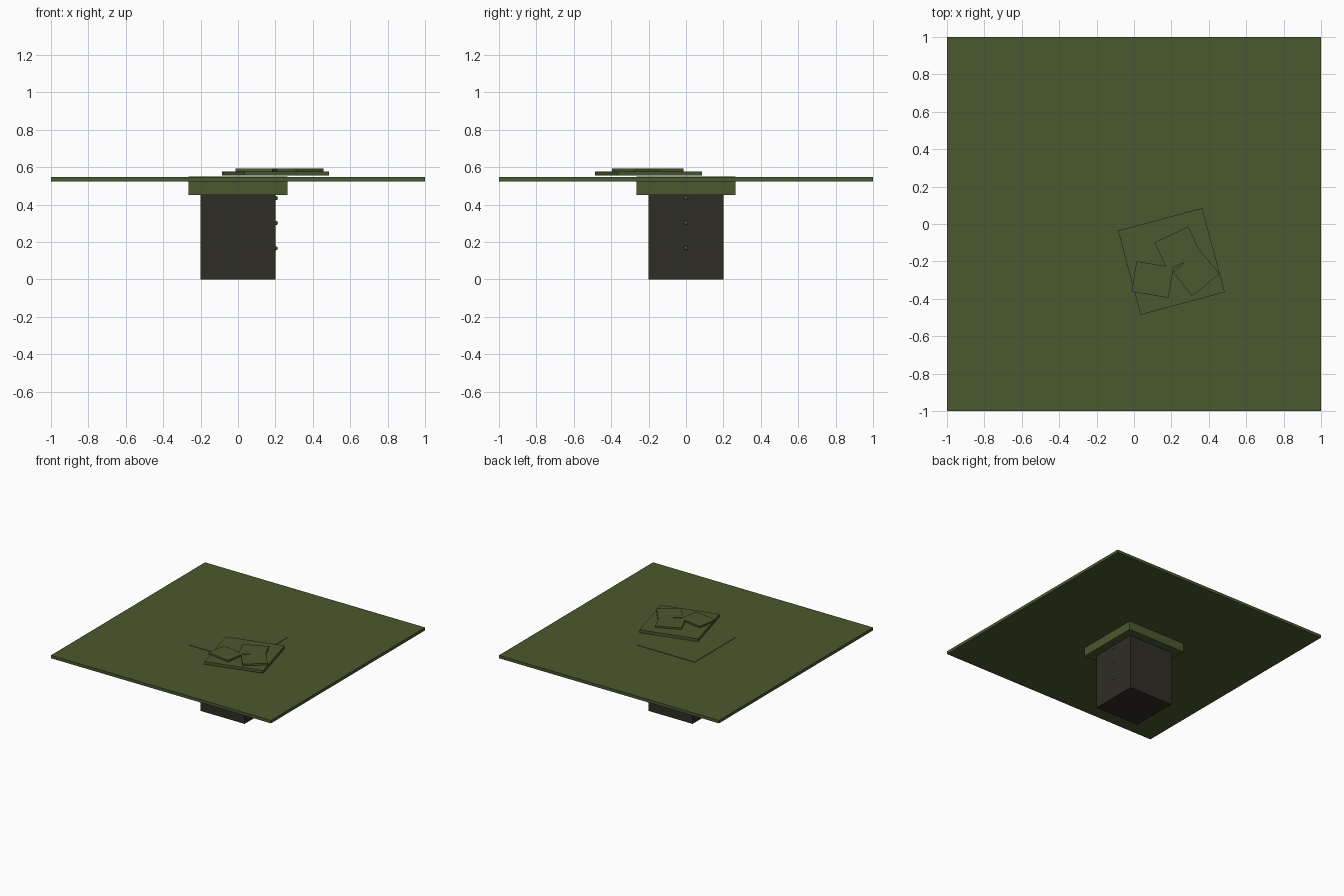
import bpy
from math import radians

cube = bpy.data.objects.get("Cube")
if cube:
    bpy.data.objects.remove(cube, do_unlink=True)


def material(name, srgb):
    """Flat material from 0-255 display values."""
    linear = [(((c / 255) + 0.055) / 1.055) ** 2.4 for c in srgb]
    mat = bpy.data.materials.new(name)
    mat.use_nodes = True
    mat.diffuse_color = (*linear, 1)
    bsdf = mat.node_tree.nodes["Principled BSDF"]
    bsdf.inputs["Base Color"].default_value = (*linear, 1)
    return mat


olive = material("olive green", (75, 88, 46))
bark = material("dark brown", (47, 45, 37))


def box(name, x, y, width, depth, bottom, top, mat, turn=0):
    """Box given by its centre, footprint, height range and turn about z."""
    bpy.ops.mesh.primitive_cube_add(size=1, location=(x, y, (bottom + top) / 2),
                                    rotation=(0, 0, radians(turn)))
    obj = bpy.context.object
    obj.name = name
    obj.scale = (width, depth, top - bottom)
    obj.data.materials.append(mat)
    return obj


# Square post, collar and wide flat slab
box("post", 0, 0, 0.4, 0.4, 0, 0.46, bark)
box("collar", 0, 0, 0.53, 0.53, 0.452, 0.551, olive)
box("wide_slab", 0, 0, 2, 2, 0.524, 0.548, olive)

# Turned tile hovering just above the slab
box("turned_tile", 0.2, -0.2, 0.466, 0.466, 0.555, 0.578, olive, 15)

# Three overlapping thin plates on the tile
plates = [(0.099, -0.297, 0.2, -9.5), (0.235, -0.131, 0.2, 25), (0.332, -0.262, 0.187, 39)]
for i, (x, y, width, turn) in enumerate(plates):
    box(f"small_plate_{i + 1}", x, y, width, 0.165, 0.577, 0.592, olive, turn)

# Column of small knobs on the left face of the post
for i, z in enumerate((0.167, 0.302, 0.435)):
    bpy.ops.mesh.primitive_uv_sphere_add(segments=12, ring_count=8, radius=0.011,
                                         location=(0.202, 0, z))
    knob = bpy.context.object
    knob.name = f"knob_{i + 1}"
    knob.data.materials.append(olive)
    bpy.ops.object.shade_smooth()
